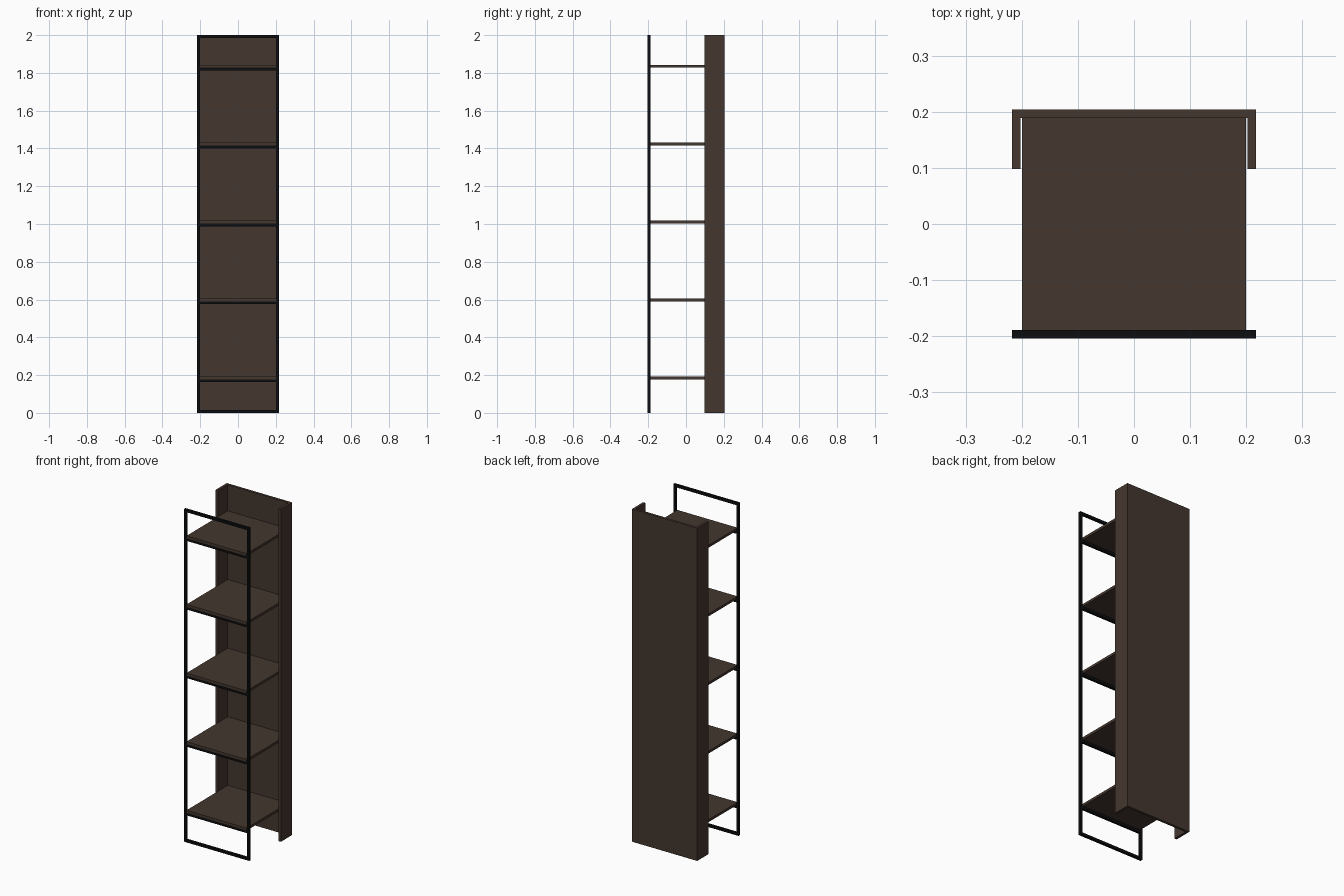
import bpy
import bmesh
from mathutils import Vector

cube = bpy.data.objects.get("Cube")
if cube:
    bpy.data.objects.remove(cube, do_unlink=True)


def make_material(name, rgb):
    mat = bpy.data.materials.new(name)
    mat.use_nodes = True
    mat.diffuse_color = (*rgb, 1)
    bsdf = mat.node_tree.nodes["Principled BSDF"]
    bsdf.inputs["Base Color"].default_value = (*rgb, 1)
    bsdf.inputs["Roughness"].default_value = 0.6
    return mat


wood = make_material("dark_brown_wood", (0.058, 0.038, 0.028))
metal = make_material("black_metal", (0.0035, 0.004, 0.0045))


def add_box(name, low, high, mat):
    """Box spanning two opposite corners."""
    low, high = Vector(low), Vector(high)
    bm = bmesh.new()
    bmesh.ops.create_cube(bm, size=1)
    bmesh.ops.scale(bm, vec=high - low, verts=bm.verts)
    mesh = bpy.data.meshes.new(name)
    bm.to_mesh(mesh)
    bm.free()
    mesh.materials.append(mat)
    obj = bpy.data.objects.new(name, mesh)
    obj.location = (low + high) / 2
    bpy.context.collection.objects.link(obj)
    return obj


HEIGHT = 2.0
HALF_WIDTH = 0.217
HALF_DEPTH = 0.204
BOARD = 0.015
BAR = 0.015
WING_FRONT = 0.098
BACK_INNER = HALF_DEPTH - BOARD
FRAME_BACK = -HALF_DEPTH + BAR
INNER = HALF_WIDTH - BAR

# Back board with two shallow side wings
add_box("back_panel", (-HALF_WIDTH, BACK_INNER, 0), (HALF_WIDTH, HALF_DEPTH, HEIGHT), wood)
for side, sign in (("left", 1), ("right", -1)):
    xs = sorted((sign * INNER, sign * HALF_WIDTH))
    add_box(side + "_side_panel", (xs[0], WING_FRONT, 0), (xs[1], BACK_INNER, HEIGHT), wood)
    # Front frame uprights
    add_box(side + "_frame_post", (xs[0], -HALF_DEPTH, 0), (xs[1], FRAME_BACK, HEIGHT), metal)


def add_rail(name, bottom):
    add_box(name, (-INNER, -HALF_DEPTH, bottom), (INNER, FRAME_BACK, bottom + BAR), metal)


# Frame top and bottom rails
add_rail("bottom_rail", 0)
add_rail("top_rail", HEIGHT - BAR)

# Shelves resting on their front rails
for i in range(5):
    base = 0.178 + i * 0.4125
    add_rail(f"shelf_rail_{i + 1}", base - BAR)
    add_box(f"shelf_{i + 1}", (-0.2, -HALF_DEPTH, base), (0.2, BACK_INNER, base + BOARD), wood)
